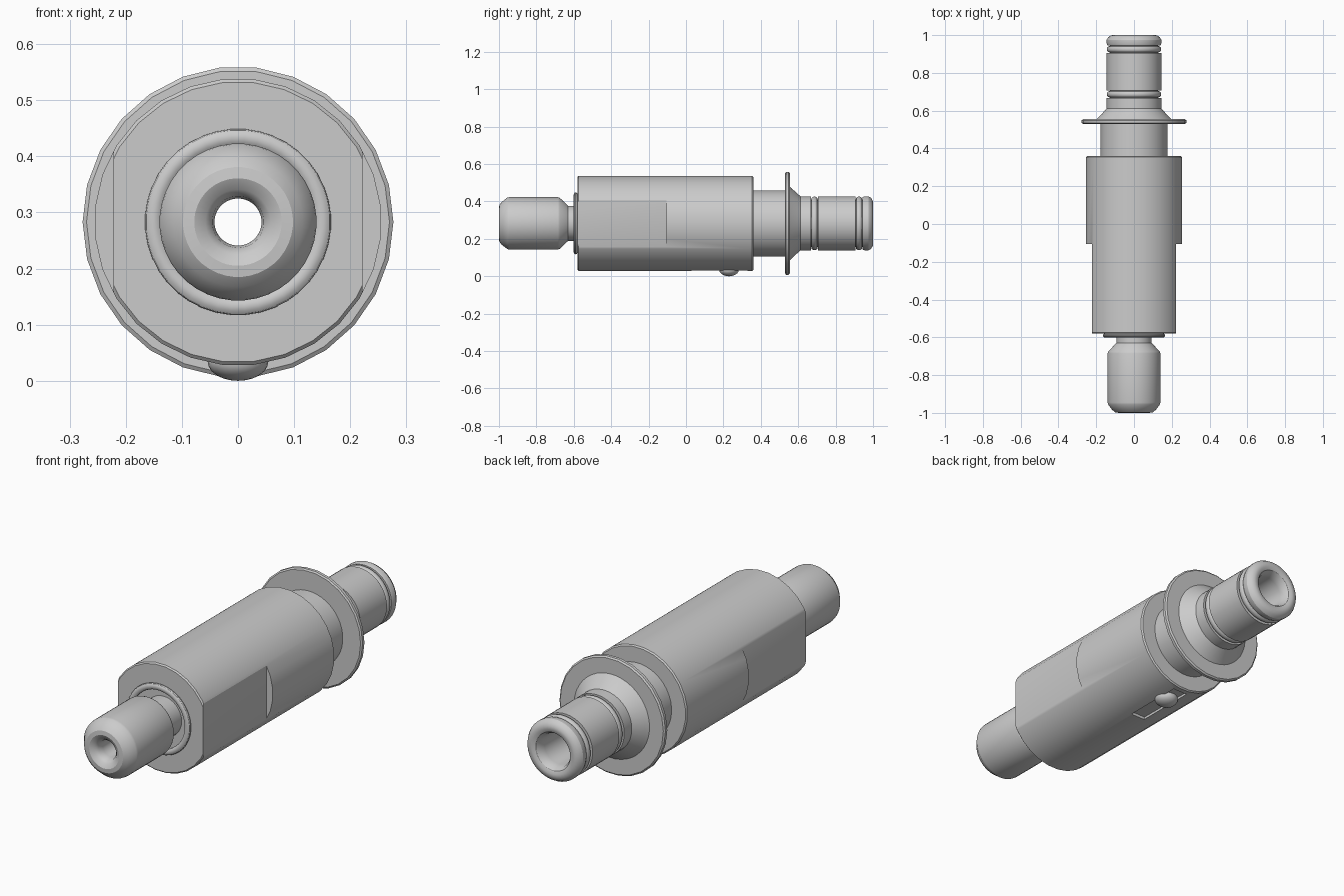
import bpy, bmesh, math

if "Cube" in bpy.data.objects:
    bpy.data.objects.remove(bpy.data.objects["Cube"])

AXIS_Z = 0.283


def finish(ob, angle=30):
    bpy.ops.object.select_all(action='DESELECT')
    ob.select_set(True)
    bpy.context.view_layer.objects.active = ob
    bpy.ops.object.shade_smooth_by_angle(angle=math.radians(angle))


def lathe(name, profile, segs=40):
    """Revolve a closed (y, radius) profile around the long axis."""
    bm = bmesh.new()
    rings = []
    for i in range(segs):
        a = 2 * math.pi * (i + 0.5) / segs
        rings.append([bm.verts.new((r * math.sin(a), y, AXIS_Z + r * math.cos(a)))
                      for y, r in profile])
    n = len(profile)
    for i in range(segs):
        p, q = rings[i], rings[(i + 1) % segs]
        for j in range(n):
            k = (j + 1) % n
            bm.faces.new((p[j], p[k], q[k], q[j]))
    bmesh.ops.recalc_face_normals(bm, faces=bm.faces)
    me = bpy.data.meshes.new(name)
    bm.to_mesh(me)
    bm.free()
    ob = bpy.data.objects.new(name, me)
    bpy.context.collection.objects.link(ob)
    finish(ob)
    return ob


def o_ring(name, y, r, half_width, thick, segs=40):
    """Ring with a rounded cross-section whose middle circle has radius r."""
    pts = [(y + half_width * math.cos(t * math.pi / 6), r + thick * math.sin(t * math.pi / 6))
           for t in range(12)]
    return lathe(name, pts, segs)


def cut(ob, cutter):
    m = ob.modifiers.new("cut", 'BOOLEAN')
    m.operation = 'DIFFERENCE'
    m.solver = 'EXACT'
    m.object = cutter
    bpy.ops.object.select_all(action='DESELECT')
    ob.select_set(True)
    bpy.context.view_layer.objects.active = ob
    bpy.ops.object.modifier_apply(modifier=m.name)
    bpy.data.objects.remove(cutter)


def box(lo, hi):
    bpy.ops.mesh.primitive_cube_add(size=1, location=[(a + b) / 2 for a, b in zip(lo, hi)])
    ob = bpy.context.object
    ob.scale = [b - a for a, b in zip(lo, hi)]
    bpy.ops.object.transform_apply(location=False, rotation=False, scale=True)
    ob.hide_render = True
    return ob


# Main barrel with a shallow recess in its front face
body = lathe("body", [
    (-0.58, 0.15), (-0.58, 0.25), (-0.574, 0.256), (0.354, 0.256), (0.36, 0.25),
    (0.36, 0.10), (-0.555, 0.08), (-0.555, 0.15)], 28)

# Wrench flats on both sides of the front half
for s in (-1, 1):
    xs = sorted((s * 0.222, s * 0.4))
    cut(body, box((xs[0], -0.7, -0.1), (xs[1], -0.105, 0.7)))

# Shallow slot under the barrel for the detent
cut(body, box((-0.038, 0.03, -0.1), (0.038, 0.33, 0.042)))
finish(body)

# Front nozzle with rounded mouth and through bore
lathe("front_nozzle", [
    (-0.95, 0.042), (-0.975, 0.046), (-0.99, 0.058), (-1.0, 0.078), (-0.998, 0.098),
    (-0.985, 0.115), (-0.955, 0.138), (-0.945, 0.14), (-0.685, 0.14), (-0.675, 0.137),
    (-0.63, 0.094), (-0.55, 0.094), (-0.55, 0.042)])

# Retaining clip in front of the barrel
o_ring("retaining_clip", -0.59, 0.151, 0.011, 0.015)

# Neck between barrel and flange
lathe("neck", [(0.30, 0.177), (0.56, 0.177), (0.56, 0.042), (0.30, 0.042)])

# Thin flange with rounded rim
lathe("flange", [
    (0.53, 0.10), (0.53, 0.27), (0.535, 0.277), (0.549, 0.277), (0.555, 0.27),
    (0.555, 0.10)], 26)

# Rear spigot: cone, ring grooves and flared mouth
lathe("rear_spigot", [
    (0.55, 0.203), (0.57, 0.183), (0.612, 0.145), (0.668, 0.145), (0.668, 0.127),
    (0.706, 0.127), (0.706, 0.145), (0.905, 0.145), (0.905, 0.127), (0.945, 0.127),
    (0.945, 0.141), (0.955, 0.145), (0.975, 0.145), (0.99, 0.136), (0.999, 0.12),
    (1.0, 0.105), (0.993, 0.09), (0.975, 0.079), (0.95, 0.075), (0.78, 0.075),
    (0.74, 0.042), (0.55, 0.042)])

# Seals seated in the spigot grooves
for name, y in (("inner_seal", 0.687), ("outer_seal", 0.925)):
    o_ring(name, y, 0.13, 0.017, 0.014)

# Inner liner so the bore runs clean through
lathe("bore_liner", [(-0.56, 0.042), (0.56, 0.042), (0.56, 0.06), (-0.56, 0.06)], 32)

# Detent ball under the barrel
bpy.ops.mesh.primitive_uv_sphere_add(segments=24, ring_count=12, radius=1,
                                     location=(0, 0.23, 0.034))
ball = bpy.context.object
ball.name = "detent_ball"
ball.scale = (0.054, 0.052, 0.034)
bpy.ops.object.transform_apply(location=False, rotation=False, scale=True)
finish(ball)
